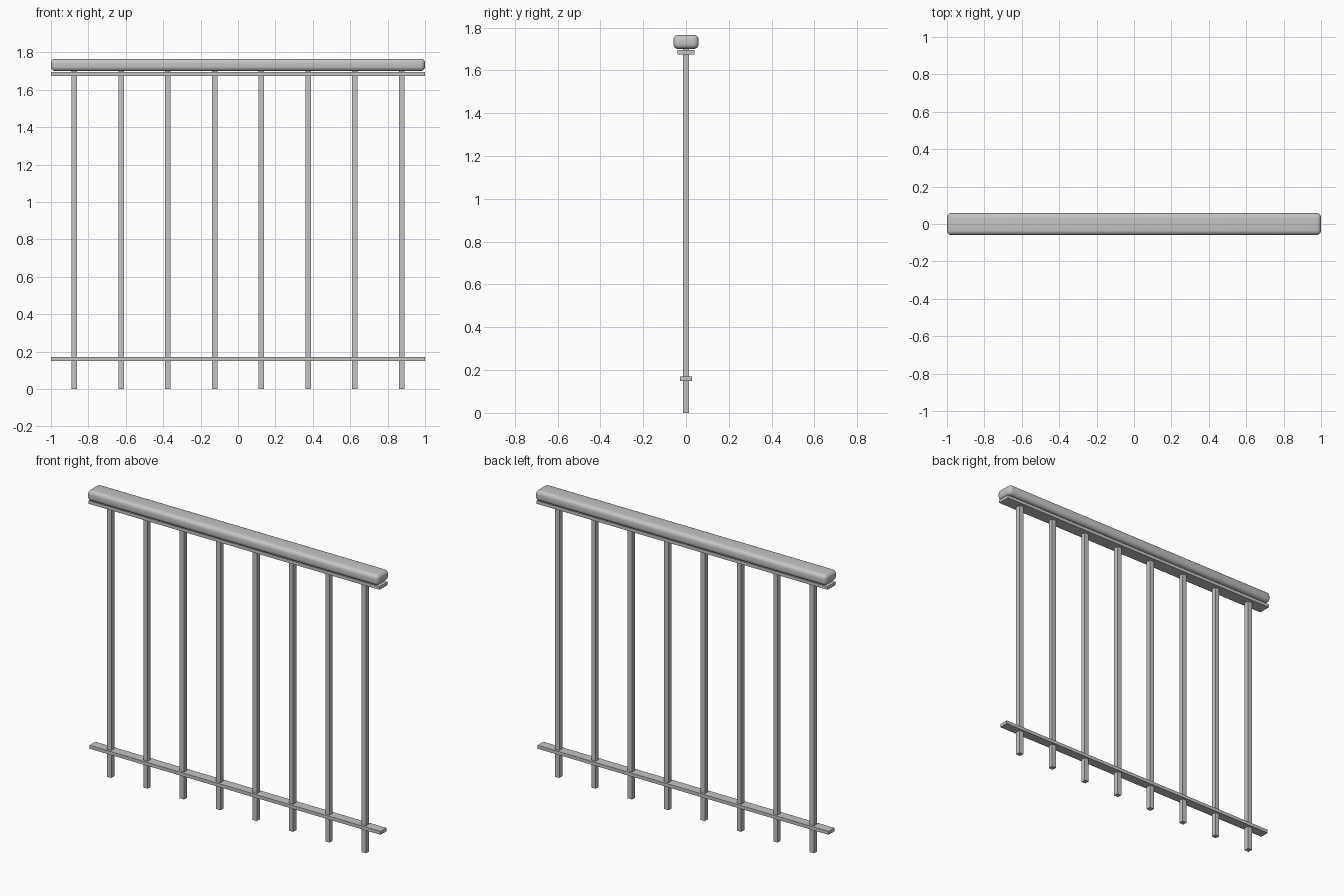
import bpy
import math

cube = bpy.data.objects.get("Cube")
if cube:
    bpy.data.objects.remove(cube, do_unlink=True)

# Single painted metal colour
metal = bpy.data.materials.new("grey_metal")
metal.use_nodes = True
grey = (0.55, 0.55, 0.55, 1)
metal.diffuse_color = grey
metal.node_tree.nodes["Principled BSDF"].inputs["Base Color"].default_value = grey


def bar(name, x, width, depth, bottom, top):
    """Box centred on y = 0, spanning bottom to top."""
    bpy.ops.mesh.primitive_cube_add(size=1, location=(x, 0, (bottom + top) / 2))
    obj = bpy.context.object
    obj.name = name
    obj.scale = (width, depth, top - bottom)
    bpy.ops.object.transform_apply(location=False, rotation=False, scale=True)
    obj.data.materials.append(metal)
    return obj


# Flat rails that carry the balusters
bar("lower_rail", 0, 2, 0.058, 0.15, 0.171)
bar("upper_rail", 0, 2, 0.078, 1.675, 1.695)

# Evenly spaced square balusters
COUNT = 8
spacing = 2 / COUNT
for i in range(COUNT):
    bar(f"baluster_{i + 1}", -1 + spacing * (i + 0.5), 0.03, 0.03, 0, 1.702)

# Rounded handrail
handrail = bar("handrail", 0, 2, 0.118, 1.7, 1.766)
bevel = handrail.modifiers.new("rounded_edges", "BEVEL")
bevel.width = 0.024
bevel.segments = 5
bpy.ops.object.modifier_apply(modifier=bevel.name)
bpy.ops.object.shade_smooth_by_angle(angle=math.radians(35))
